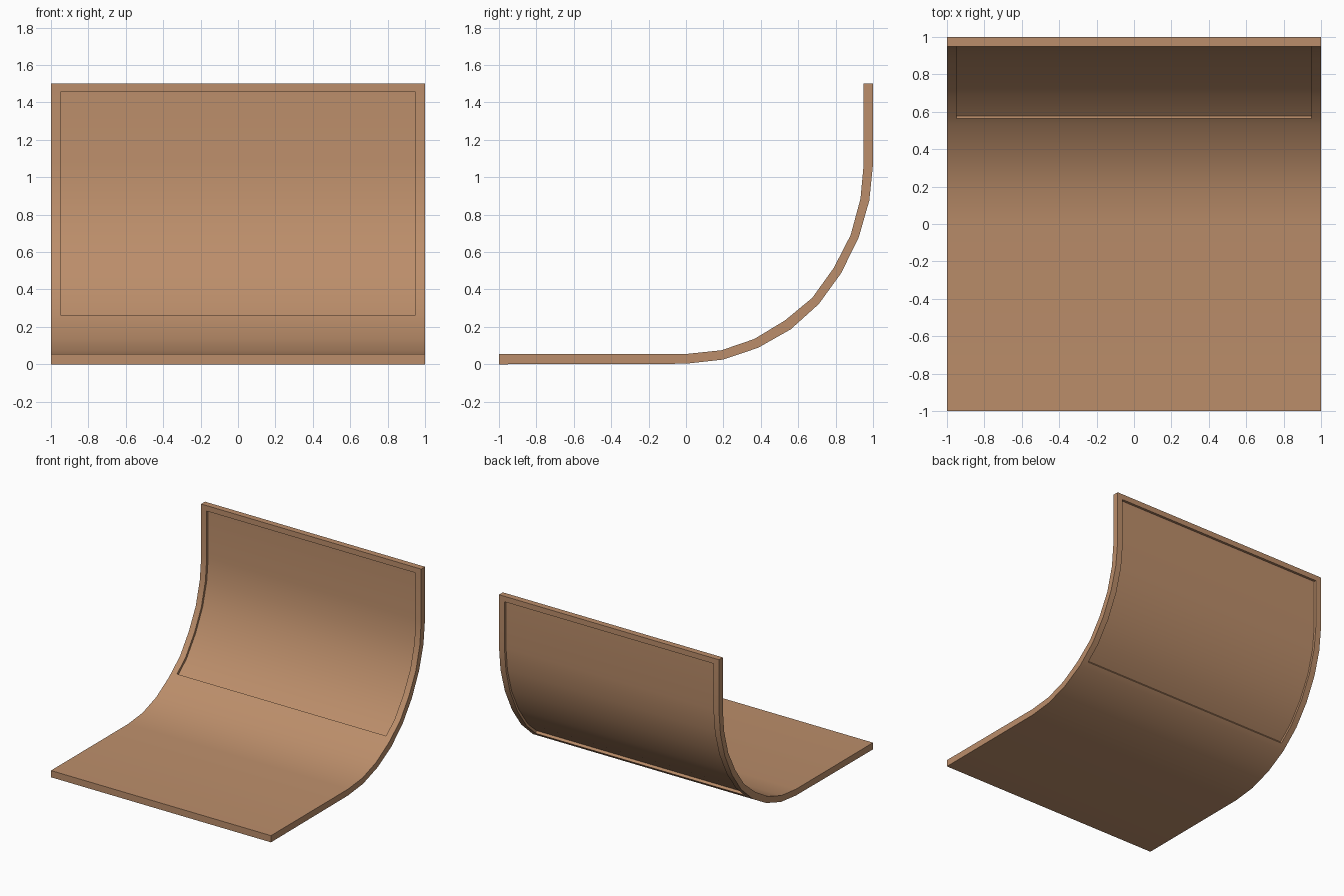
import bpy, bmesh, math
from mathutils import Vector

if "Cube" in bpy.data.objects:
    bpy.data.objects.remove(bpy.data.objects["Cube"])

# Side profile (y, z): inner and outer skins of the bent board
INNER = [(-1, .055), (0, .055), (.19, .075), (.365, .135), (.53, .235), (.675, .355),
         (.79, .515), (.88, .69), (.933, .885), (.95, 1.07), (.95, 1.5)]
OUTER = [(-1, 0), (0, .003), (.197, .025), (.385, .088), (.56, .187), (.71, .322),
         (.83, .488), (.924, .68), (.98, .875), (1, 1.07), (1, 1.5)]
stations = [(Vector(a), Vector(b)) for a, b in zip(INNER, OUTER)]


def cut(i, f):
    """Insert a station a fraction f along segment i."""
    (a, b), (c, d) = stations[i], stations[i + 1]
    stations.insert(i + 1, (a.lerp(c, f), b.lerp(d, f)))


cut(9, .895)   # top edge of the recessed panel
cut(4, .24)    # bottom edge of the recessed panel
FIRST, LAST = 5, len(stations) - 3
XS = [-1, -.95, .95, 1]

bm = bmesh.new()
cache = {}


def vert(i, j, t):
    """Vertex at station i, column j, depth t (0 inner, 1 outer)."""
    if (i, j, t) not in cache:
        p = stations[i][0].lerp(stations[i][1], t)
        cache[i, j, t] = bm.verts.new((XS[j], p.x, p.y))
    return cache[i, j, t]


def depth(i, j):
    """Depth range of a cell; the panel is recessed on both sides."""
    if not (0 <= i < len(stations) - 1 and 0 <= j < len(XS) - 1):
        return None
    return (.4, .6) if j == 1 and FIRST <= i <= LAST else (0, 1)


def wall(p, q, t0, t1):
    bm.faces.new([vert(*p, t0), vert(*q, t0), vert(*q, t1), vert(*p, t1)])


for i in range(len(stations) - 1):
    for j in range(len(XS) - 1):
        ring = [(i, j), (i, j + 1), (i + 1, j + 1), (i + 1, j)]
        near = [(i - 1, j), (i, j + 1), (i + 1, j), (i, j - 1)]
        # two skins
        for t in depth(i, j):
            bm.faces.new([vert(*c, t) for c in ring])
        # outer rim and recess steps
        for k in range(4):
            p, q, other = ring[k], ring[(k + 1) % 4], depth(*near[k])
            if other is None:
                wall(p, q, 0, 1)
            elif depth(i, j) == (0, 1) and other != (0, 1):
                wall(p, q, 0, .4)
                wall(p, q, .6, 1)

bmesh.ops.recalc_face_normals(bm, faces=bm.faces)
mesh = bpy.data.meshes.new("curved_board")
bm.to_mesh(mesh)
bm.free()

board = bpy.data.objects.new("curved_board", mesh)
bpy.context.collection.objects.link(board)
wood = bpy.data.materials.new("tan wood")
wood.diffuse_color = (.50, .27, .145, 1)
wood.use_nodes = True
wood.node_tree.nodes["Principled BSDF"].inputs["Base Color"].default_value = wood.diffuse_color
mesh.materials.append(wood)

bpy.context.view_layer.objects.active = board
board.select_set(True)
bpy.ops.object.shade_smooth_by_angle(angle=math.radians(30))
